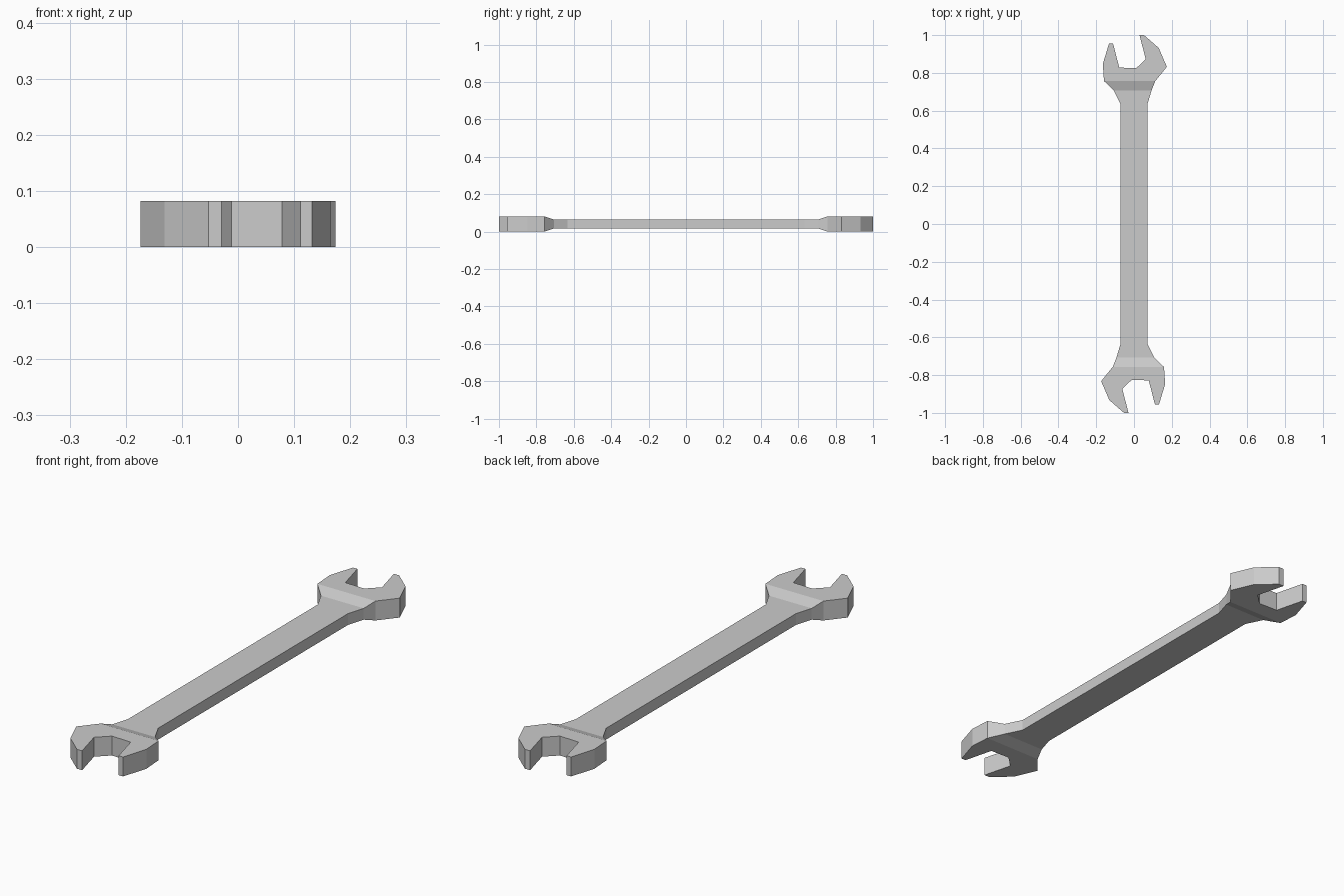
import bpy
import bmesh

cube = bpy.data.objects.get("Cube")
if cube:
    bpy.data.objects.remove(cube, do_unlink=True)

MID = 0.041      # height of the centre plane
THIN = 0.024     # half thickness of the handle
THICK = 0.041    # half thickness of the jaws

# Outline of one end, anticlockwise: neck, hooked jaw, mouth, straight jaw, neck
END = [
    (0.071, 0.634), (0.093, 0.707), (0.113, 0.757), (0.174, 0.832),
    (0.131, 0.932), (0.053, 1.0), (0.029, 1.0),
    (0.062, 0.873), (0.012, 0.825), (-0.078, 0.828),
    (-0.111, 0.956), (-0.132, 0.956), (-0.165, 0.848),
    (-0.159, 0.757), (-0.107, 0.707), (-0.071, 0.634),
]
N = len(END)

steel = bpy.data.materials.new("light_steel")
steel.use_nodes = True
color = (0.6, 0.6, 0.6, 1)
steel.diffuse_color = color
steel.node_tree.nodes["Principled BSDF"].inputs["Base Color"].default_value = color

bm = bmesh.new()


def layer(side):
    """Vertices of the whole outline on one side; the far end is a half turn."""
    verts = []
    for turn in (1, -1):
        for i, (x, y) in enumerate(END):
            half = THICK if 2 <= i <= N - 3 else THIN
            verts.append(bm.verts.new((turn * x, turn * y, MID + side * half)))
    return verts


top, bottom = layer(1), layer(-1)

# Flat caps: jaw plates, sloped steps and the handle
for ring in (top, bottom):
    for s in (0, N):
        end = ring[s:s + N]
        bm.faces.new(end[2:N - 2])
        bm.faces.new((end[1], end[2], end[N - 3], end[N - 2]))
    bm.faces.new(ring[:2] + ring[N - 2:N + 2] + ring[2 * N - 2:])

# Side walls all the way round
for i in range(2 * N):
    j = (i + 1) % (2 * N)
    bm.faces.new((bottom[i], bottom[j], top[j], top[i]))

bmesh.ops.recalc_face_normals(bm, faces=bm.faces)
mesh = bpy.data.meshes.new("wrench")
bm.to_mesh(mesh)
bm.free()
mesh.materials.append(steel)
wrench = bpy.data.objects.new("wrench", mesh)
bpy.context.collection.objects.link(wrench)
